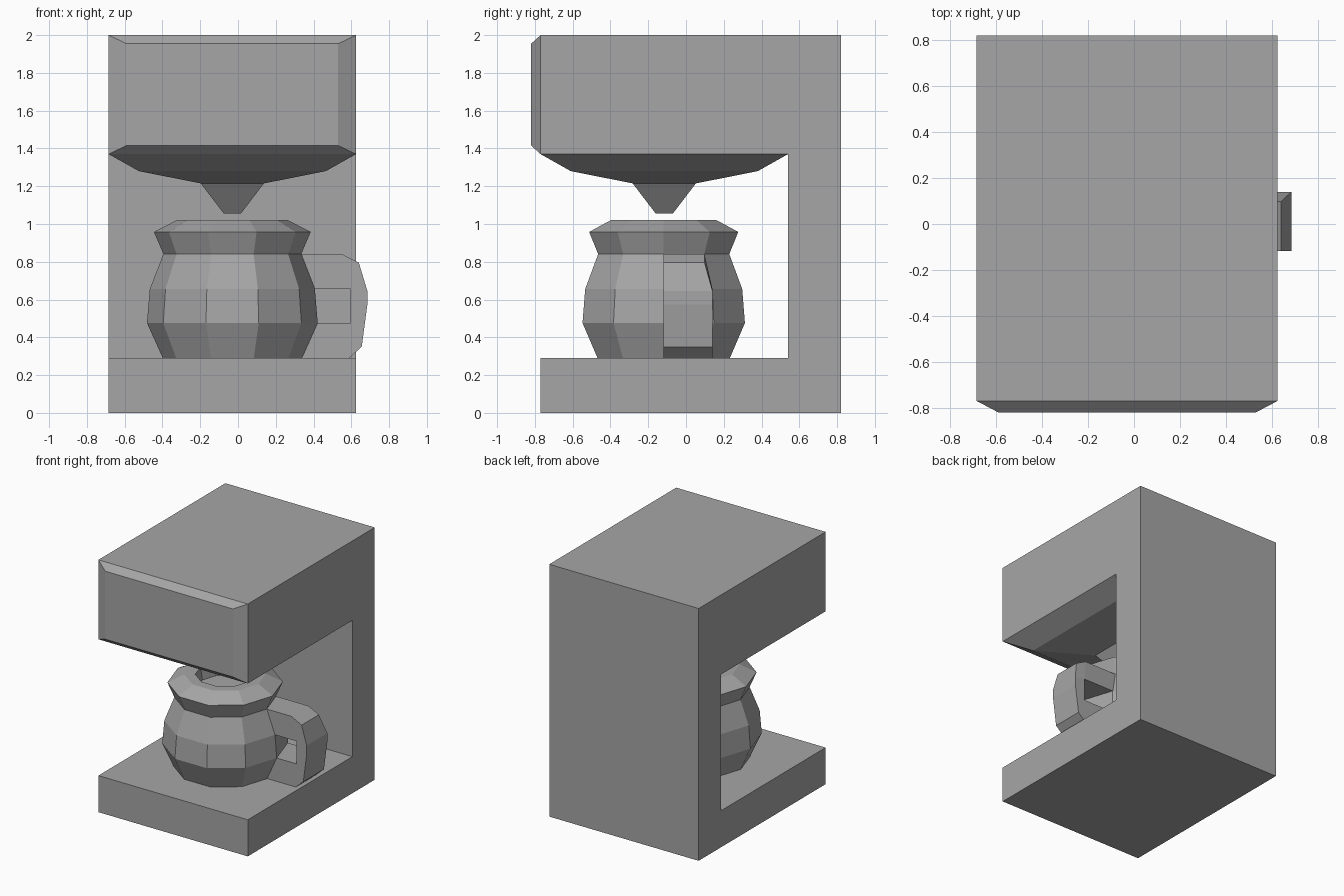
import bpy, bmesh
from math import sin, cos, tau
from mathutils import Vector

cube = bpy.data.objects.get("Cube")
if cube:
    bpy.data.objects.remove(cube, do_unlink=True)

grey = bpy.data.materials.new("plain grey")
grey.use_nodes = True
grey.diffuse_color = (0.38, 0.38, 0.38, 1)
grey.node_tree.nodes["Principled BSDF"].inputs["Base Color"].default_value = grey.diffuse_color


def finish(bm, name):
    bmesh.ops.recalc_face_normals(bm, faces=bm.faces)
    mesh = bpy.data.meshes.new(name)
    bm.to_mesh(mesh)
    bm.free()
    mesh.materials.append(grey)
    obj = bpy.data.objects.new(name, mesh)
    bpy.context.collection.objects.link(obj)
    return obj


def taper(bm, face, scale, distance):
    """Extrude a face along its normal, scale it about its centre, return it."""
    shift = face.normal * distance
    face = bmesh.ops.extrude_discrete_faces(bm, faces=[face])["faces"][0]
    centre = face.calc_center_median()
    for v in face.verts:
        v.co = centre + (v.co - centre) * scale + shift
    face.normal_update()
    return face


# Machine body: C-shaped side profile drawn across its width
LEFT, RIGHT = -0.685, 0.625
profile = [(-0.77, 0), (0.82, 0), (0.82, 2), (-0.77, 2),
           (-0.77, 1.37), (0.54, 1.37), (0.54, 0.29), (-0.77, 0.29)]
bm = bmesh.new()
side = bm.faces.new([bm.verts.new((LEFT, y, z)) for y, z in profile])
ext = bmesh.ops.extrude_face_region(bm, geom=[side])["geom"]
bmesh.ops.translate(bm, vec=(RIGHT - LEFT, 0, 0),
                    verts=[g for g in ext if isinstance(g, bmesh.types.BMVert)])
bmesh.ops.recalc_face_normals(bm, faces=bm.faces)
bm.normal_update()


def find(normal, z_min):
    return next(f for f in bm.faces if f.normal.dot(Vector(normal)) > 0.9
                and f.calc_center_median().z > z_min)


# Chamfered front panel of the head
taper(bm, find((0, -1, 0), 1), 0.855, 0.05)
# Sloped underside of the head running into the square nozzle
face = find((0, 0, -1), 1)
for scale, drop in ((0.756, 0.09), (0.338, 0.065), (0.27, 0.16)):
    face = taper(bm, face, scale, drop)
finish(bm, "machine_body")

# Ten-sided pot with a flared collar and a sunken mouth
SIDES = 10
rings = [(0.368, 0.29), (0.452, 0.476), (0.437, 0.656), (0.365, 0.841),
         (0.415, 0.958), (0.293, 1.021), (0.215, 1.021), (0.2, 0.92)]
bm = bmesh.new()
loops = [[bm.verts.new((-0.03 + r * cos(tau * i / SIDES),
                        -0.118 + r * sin(tau * i / SIDES), z))
          for i in range(SIDES)] for r, z in rings]
for low, high in zip(loops, loops[1:]):
    for i in range(SIDES):
        j = (i + 1) % SIDES
        bm.faces.new((low[i], low[j], high[j], high[i]))
bm.faces.new(loops[0])
bm.faces.new(loops[-1])
finish(bm, "pot")

# Handle: outer and inner outlines joined, narrower toward the top back edge
outer = [(0.25, 0.841), (0.55, 0.841), (0.64, 0.795), (0.685, 0.645),
         (0.685, 0.575), (0.655, 0.35), (0.59, 0.291), (0.25, 0.291)]
inner = [(0.25, 0.656), (0.595, 0.656), (0.595, 0.476), (0.25, 0.476)]
bm = bmesh.new()
outline = outer + inner[::-1]
front = [bm.verts.new((x, -0.118, z)) for x, z in outline]
back = [bm.verts.new((x, 0.098 if z > 0.7 else 0.14, z)) for x, z in outline]
n, m = len(outer), len(outline)
for i in range(m):
    j = (i + 1) % m
    bm.faces.new((front[i], front[j], back[j], back[i]))
# Side walls: top arm, grip and bottom arm
for ring in (front, back):
    for ids in ((0, 1, 10, 11), (1, 2, 3, 10), (3, 4, 9, 10),
                (4, 5, 6, 9), (6, 7, 8, 9)):
        bm.faces.new([ring[k] for k in ids])
finish(bm, "pot_handle")
